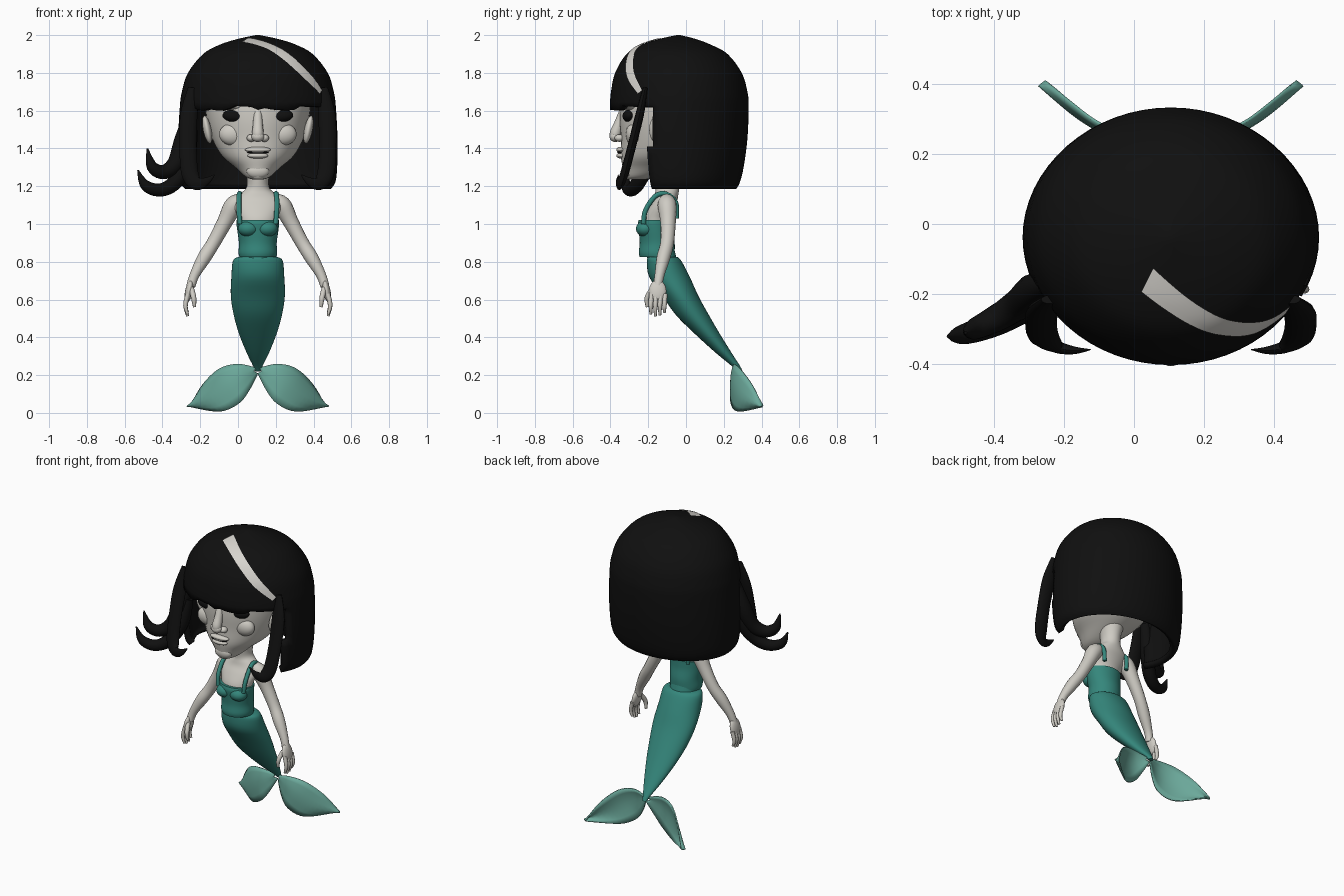
import bpy, bmesh, math, random
from mathutils import Vector
from mathutils.bvhtree import BVHTree

random.seed(4)
CX = 0.105  # body axis
if "Cube" in bpy.data.objects:
    bpy.data.objects.remove(bpy.data.objects["Cube"])


def material(name, rgb):
    m = bpy.data.materials.new(name)
    m.use_nodes = True
    m.diffuse_color = (*rgb, 1)
    bsdf = m.node_tree.nodes["Principled BSDF"]
    bsdf.inputs["Base Color"].default_value = (*rgb, 1)
    bsdf.inputs["Roughness"].default_value = 0.8
    return m


BLACK = material("black", (0.005, 0.005, 0.005))
SKIN = material("pale grey skin", (0.62, 0.60, 0.55))
TEAL = material("deep teal", (0.035, 0.24, 0.20))
FIN = material("light teal", (0.15, 0.40, 0.33))
STREAK = material("pale streak", (0.68, 0.66, 0.62))


def smooth(ob, angle):
    bpy.ops.object.select_all(action="DESELECT")
    ob.select_set(True)
    bpy.context.view_layer.objects.active = ob
    bpy.ops.object.shade_smooth_by_angle(angle=math.radians(angle))


def finish(name, bm, mat):
    bmesh.ops.recalc_face_normals(bm, faces=bm.faces)
    me = bpy.data.meshes.new(name)
    bm.to_mesh(me)
    bm.free()
    ob = bpy.data.objects.new(name, me)
    bpy.context.collection.objects.link(ob)
    me.materials.append(mat)
    smooth(ob, 50)
    return ob


def resample(keys, steps):
    """Catmull-Rom through tuples of any length."""
    out = []
    for i in range(len(keys) - 1):
        a, b = keys[max(i - 1, 0)], keys[i]
        c, d = keys[i + 1], keys[min(i + 2, len(keys) - 1)]
        for s in range(steps):
            t = s / steps
            out.append(tuple(q + t / 2 * (r - p + t * (2*p - 5*q + 4*r - w + t * (3*(q - r) + w - p)))
                             for p, q, r, w in zip(a, b, c, d)))
    return out + [keys[-1]]


def skin_rings(bm, rings, caps=True):
    rows = [[bm.verts.new(p) for p in ring] for ring in rings]
    n = len(rows[0])
    for lo, hi in zip(rows, rows[1:]):
        for j in range(n):
            bm.faces.new((lo[j], lo[(j + 1) % n], hi[(j + 1) % n], hi[j]))
    if caps:
        bm.faces.new(rows[0])
        bm.faces.new(rows[-1])


def loft(name, keys, mat, steps=4, n=40, caps=True):
    """Stack of ellipses: (height, half width, front y, back y)."""
    bm = bmesh.new()
    rings = []
    for z, w, f, b in resample(keys, steps):
        rings.append([(CX + w * math.cos(2*math.pi*j/n),
                       (f + b)/2 + (b - f)/2 * math.sin(2*math.pi*j/n), z) for j in range(n)])
    skin_rings(bm, rings, caps)
    return finish(name, bm, mat)


def tube(name, keys, mat, n=12, flat=1.0, side=(0, 1, 0)):
    """Tapered tube: (x, y, z, radius); side is an axis the path never follows."""
    pts = resample(keys, 5)
    bm, rings = bmesh.new(), []
    for i, p in enumerate(pts):
        c = Vector(p[:3])
        t = (Vector(pts[min(i+1, len(pts)-1)][:3]) - Vector(pts[max(i-1, 0)][:3])).normalized()
        u = t.cross(Vector(side)).normalized()
        v = t.cross(u)
        r = max(p[3], 0.002)
        rings.append([c + u*r*math.cos(2*math.pi*j/n) + v*r*flat*math.sin(2*math.pi*j/n) for j in range(n)])
    skin_rings(bm, rings)
    return finish(name, bm, mat)


def ball(name, loc, size, mat, tilt=0):
    bpy.ops.mesh.primitive_uv_sphere_add(segments=24, ring_count=14, location=loc, rotation=(0, tilt, 0))
    ob = bpy.context.object
    ob.name, ob.scale = name, size
    ob.data.materials.append(mat)
    smooth(ob, 60)


# Hair: a bob dome with the face opening removed below the fringe
hair = loft("hair_bob", [
    (2.0, .01, -.05, -.03), (1.98, .105, -.14, .05), (1.95, .20, -.235, .13), (1.9, .29, -.315, .22),
    (1.8, .37, -.375, .295), (1.7, .402, -.397, .325), (1.62, .413, -.402, .332), (1.45, .422, -.40, .325),
    (1.3, .42, -.38, .305), (1.22, .41, -.36, .285), (1.185, .385, -.34, .265)], BLACK, n=64, caps=False)
bm = bmesh.new()
bm.from_mesh(hair.data)
dome = BVHTree.FromBMesh(bm)
gone = [f for f in bm.faces if f.calc_center_median().z < 1.62 and f.calc_center_median().y < -.19]
bmesh.ops.delete(bm, geom=gone, context="FACES")
bmesh.ops.holes_fill(bm, edges=[e for e in bm.edges if e.is_boundary and e.verts[0].co.z > 1.99])
for v in bm.verts:  # ragged fringe
    if v.is_boundary and v.co.y < -.24 and v.co.z > 1.55:
        v.co.z += random.uniform(-.022, .008)
bmesh.ops.recalc_face_normals(bm, faces=bm.faces)
bm.to_mesh(hair.data)
bm.free()
shell = hair.modifiers.new("thickness", "SOLIDIFY")
shell.thickness, shell.offset = 0.04, -1

# Pale streak laid on the dome
bm = bmesh.new()
core = Vector((CX, -.03, 1.6))
rows = []
for x, y, z, w in resample([(.04, -.155, 1.965, .036), (.15, -.237, 1.93, .03), (.25, -.285, 1.875, .027),
                            (.35, -.29, 1.79, .024), (.44, -.245, 1.70, .014)], 6):
    row = []
    for k in (-1, -.5, 0, .5, 1):
        ray = (Vector((x + .4*w*k, y + .8*w*k, z + .6*w*k)) - core).normalized()
        row.append(bm.verts.new(dome.ray_cast(core, ray)[0] + ray * .005))
    rows.append(row)
for a, b in zip(rows, rows[1:]):
    for k in range(4):
        bm.faces.new((a[k], a[k+1], b[k+1], b[k]))
finish("hair_streak", bm, STREAK)

# Flicked strands on the right
tube("upper_flick", [(-.24, -.17, 1.62, .03), (-.285, -.19, 1.45, .05), (-.33, -.23, 1.32, .045),
                     (-.395, -.27, 1.275, .038), (-.455, -.30, 1.305, .03), (-.48, -.31, 1.40, .004)], BLACK)
tube("lower_flick", [(-.24, -.18, 1.5, .03), (-.275, -.20, 1.34, .045), (-.33, -.25, 1.225, .04),
                     (-.41, -.29, 1.18, .035), (-.49, -.315, 1.205, .028), (-.53, -.32, 1.285, .004)], BLACK)

# Head, neck and chest
loft("head", [(1.235, .025, -.31, -.22), (1.25, .065, -.325, -.15), (1.30, .12, -.335, -.02),
              (1.36, .19, -.345, .08), (1.45, .242, -.345, .17), (1.55, .27, -.352, .22),
              (1.65, .28, -.345, .24), (1.75, .26, -.31, .2), (1.85, .15, -.2, .1)], SKIN)
loft("neck_and_chest", [(.97, .10, -.235, -.085), (1.03, .105, -.23, -.08), (1.09, .125, -.20, -.06),
                        (1.13, .125, -.175, -.045), (1.16, .095, -.165, -.04), (1.19, .062, -.16, -.035),
                        (1.24, .058, -.165, -.03), (1.32, .075, -.17, -.01)], SKIN)

# Face
tube("nose_bridge", [(CX, -.33, 1.60, .022), (CX, -.355, 1.53, .026), (CX, -.375, 1.47, .03),
                     (CX, -.36, 1.44, .012)], SKIN)
ball("nose_tip", (CX, -.375, 1.462), (.034, .03, .028), SKIN)
ball("upper_lip", (CX, -.343, 1.393), (.068, .026, .016), SKIN)
ball("mouth_line", (CX, -.351, 1.379), (.058, .012, .007), BLACK)
ball("teeth", (CX, -.356, 1.381), (.035, .01, .005), STREAK)
ball("lower_lip", (CX, -.343, 1.362), (.055, .026, .016), SKIN)
ball("chin", (CX, -.305, 1.28), (.06, .03, .04), SKIN)
for side, s in (("right", -1), ("left", 1)):
    ball(side + "_eye", (CX + s*.125, -.302, 1.572), (.062, .034, .033), BLACK, -s*.08)
    ball(side + "_brow", (CX + s*.12, -.295, 1.63), (.10, .04, .028), SKIN)
    ball(side + "_cheek", (CX + s*.13, -.275, 1.475), (.075, .045, .06), SKIN)
    ball(side + "_nostril", (CX + s*.035, -.352, 1.455), (.024, .026, .02), SKIN)
    ball(side + "_ear", (CX + s*.268, -.15, 1.50), (.022, .045, .075), SKIN, s*.2)

    # Front locks curling inward
    tube(side + "_front_lock", [(CX + s*.345, -.215, 1.72, .025), (CX + s*.365, -.245, 1.58, .045),
                                (CX + s*.37, -.285, 1.42, .045), (CX + s*.36, -.325, 1.27, .045),
                                (CX + s*.325, -.35, 1.215, .036), (CX + s*.275, -.36, 1.225, .022),
                                (CX + s*.23, -.358, 1.26, .003)], BLACK, flat=.5)

    # Arms and hands
    tube(side + "_arm", [(CX + s*.07, -.105, 1.125, .035), (CX + s*.125, -.10, 1.10, .05),
                         (CX + s*.175, -.095, 1.01, .041), (CX + s*.235, -.10, .90, .036),
                         (CX + s*.285, -.12, .82, .036), (CX + s*.335, -.14, .73, .026),
                         (CX + s*.355, -.15, .67, .024)], SKIN, n=16)
    ball(side + "_palm", (CX + s*.364, -.15, .645), (.021, .046, .06), SKIN, -s*.2)
    for i in range(4):
        y, drop = -.183 + i*.024, (.01, 0, .005, .02)[i]
        tube(f"{side}_finger_{i + 1}", [(CX + s*.37, y, .63, .013), (CX + s*.383, y - .003, .57, .012),
                                        (CX + s*.372, y - .003, .512 + drop, .007)], SKIN, n=8)
    tube(side + "_thumb", [(CX + s*.352, -.175, .66, .014), (CX + s*.34, -.205, .61, .014),
                           (CX + s*.335, -.205, .56, .008)], SKIN, n=8)

    # Bodice strap and cup
    tube(side + "_strap", [(CX + s*.095, -.225, 1.0, .013), (CX + s*.1, -.215, 1.07, .013),
                           (CX + s*.1, -.165, 1.145, .013), (CX + s*.095, -.11, 1.16, .013),
                           (CX + s*.09, -.055, 1.115, .013), (CX + s*.085, -.05, 1.03, .013)],
         TEAL, side=(1, 0, 0))
    ball(side + "_cup", (CX + s*.05, -.215, .975), (.055, .05, .042), TEAL)

    # Tail fin: a curved leaf between an upper and a lower edge
    upper = resample([(0, .27, .235), (.1, .255, .258), (.2, .285, .235), (.29, .35, .15), (.355, .408, .037)], 5)
    lower = resample([(0, .275, .21), (.045, .247, .12), (.1, .24, .05), (.2, .28, .008), (.355, .406, .034)], 5)
    bm, grid = bmesh.new(), []
    for u, l in zip(upper, lower):
        grid.append([])
        for k in range(7):
            t = k / 6
            p = Vector(u).lerp(Vector(l), t)
            bulge = .02 * math.sin(math.pi * t)
            grid[-1].append(bm.verts.new((CX + s*(p.x + bulge), p.y - bulge*.6, p.z)))
    for a, b in zip(grid, grid[1:]):
        for k in range(6):
            bm.faces.new((a[k], a[k+1], b[k+1], b[k]))
    fin = finish(side + "_tail_fin", bm, FIN)
    mod = fin.modifiers.new("thickness", "SOLIDIFY")
    mod.thickness, mod.offset = .008, 0

# Bodice, waist and tail
loft("bodice", [(.825, .098, -.245, -.06), (.85, .102, -.25, -.06), (.90, .10, -.245, -.06),
                (.96, .108, -.25, -.07), (1.0, .113, -.255, -.072), (1.022, .113, -.25, -.072)], TEAL)
loft("waist", [(.78, .09, -.2, -.04), (.86, .085, -.21, -.06)], TEAL, steps=1)
loft("tail", [(.825, .105, -.2, -.045), (.805, .132, -.207, -.025), (.72, .14, -.195, .02),
              (.62, .143, -.125, .065), (.52, .128, -.055, .12), (.42, .10, .045, .178),
              (.32, .06, .155, .24), (.25, .026, .24, .285), (.22, .015, .27, .30)], TEAL)
